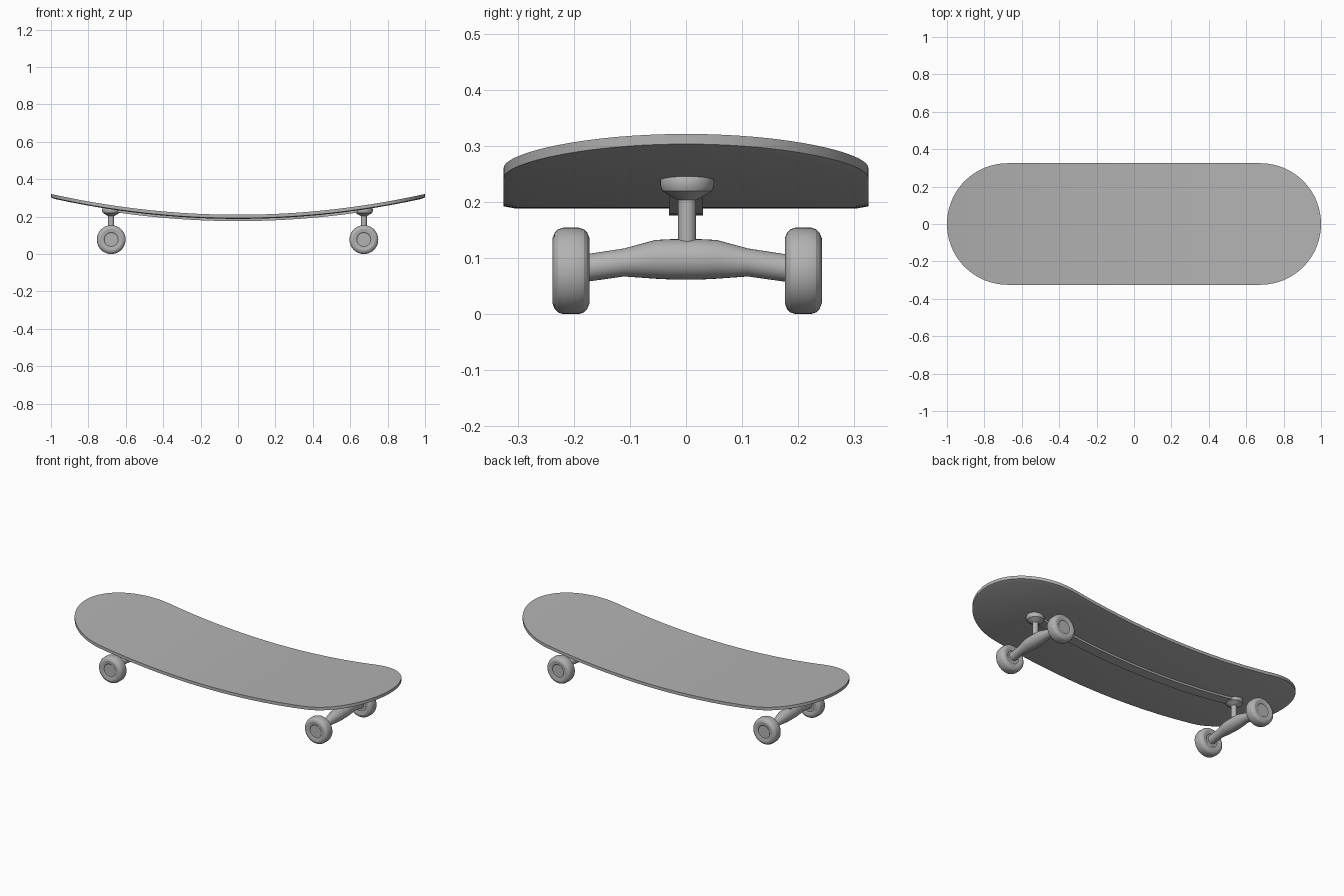
import bpy, bmesh, math
from mathutils import Vector

if "Cube" in bpy.data.objects:
    bpy.data.objects.remove(bpy.data.objects["Cube"])

grey = bpy.data.materials.new("dark_grey")
grey.diffuse_color = (0.45, 0.45, 0.45, 1)
grey.use_nodes = True
grey.node_tree.nodes["Principled BSDF"].inputs["Base Color"].default_value = grey.diffuse_color


def finish(name, bm, angle=35):
    bmesh.ops.remove_doubles(bm, verts=bm.verts, dist=1e-5)
    bmesh.ops.dissolve_degenerate(bm, edges=bm.edges, dist=1e-6)
    bmesh.ops.recalc_face_normals(bm, faces=bm.faces)
    me = bpy.data.meshes.new(name)
    bm.to_mesh(me)
    bm.free()
    me.materials.append(grey)
    ob = bpy.data.objects.new(name, me)
    bpy.context.collection.objects.link(ob)
    bpy.ops.object.select_all(action='DESELECT')
    ob.select_set(True)
    bpy.context.view_layer.objects.active = ob
    bpy.ops.object.shade_smooth_by_angle(angle=math.radians(angle))
    return ob


def loft(name, rings, angle=35):
    """Skin a list of closed rings and cap both ends."""
    bm = bmesh.new()
    vs = [[bm.verts.new(p) for p in ring] for ring in rings]
    n = len(vs[0])
    for a, b in zip(vs, vs[1:]):
        for i in range(n):
            j = (i + 1) % n
            bm.faces.new((a[i], a[j], b[j], b[i]))
    bm.faces.new(vs[0])
    bm.faces.new(vs[-1][::-1])
    return finish(name, bm, angle)


def circle(center, r, axis, n=32):
    c = Vector(center)
    ring = []
    for i in range(n):
        a = 2 * math.pi * i / n
        u, v = r * math.cos(a), r * math.sin(a)
        ring.append(c + (Vector((u, 0, v)) if axis == 'Y' else Vector((u, v, 0))))
    return ring


def camber(x):
    return 0.111 * x * x


# Deck: stadium outline bent along its length, underside edge slightly eased
def outline(inset):
    r, cx = 0.325 - inset, 0.675
    cap = [(cx + r * math.sin(a), r * math.cos(a))
           for a in (math.pi / 2 * i / 20 for i in range(21))]
    mid = [(-cx + 2 * cx * i / 30, r) for i in range(1, 30)]
    return [(-x, w) for x, w in reversed(cap)] + mid + cap


bm = bmesh.new()
layers = []
for inset, z in ((0, 0.21), (0, 0.192), (0.022, 0.188)):
    layers.append([[bm.verts.new((x, s * w, z + camber(x))) for s in (-1, 1)]
                   for x, w in outline(inset)])
for i in range(len(layers[0]) - 1):
    for layer in (layers[0], layers[-1]):
        bm.faces.new((layer[i][0], layer[i + 1][0], layer[i + 1][1], layer[i][1]))
    for a, b in zip(layers, layers[1:]):
        for s in (0, 1):
            bm.faces.new((a[i][s], a[i + 1][s], b[i + 1][s], b[i][s]))
finish("deck", bm, 25)

# Stringer: thin rib under the deck joining the trucks
rib = []
for i in range(31):
    x = -0.67 + 1.34 * i / 30
    z = camber(x)
    rib.append([(x, -0.03, z + 0.176), (x, 0.03, z + 0.176),
                (x, 0.03, z + 0.195), (x, -0.03, z + 0.195)])
loft("stringer", rib)

# Trucks: mount and post, hanger, two wheels each
wheel_half = [(0.0001, 0.028), (0.037, 0.028), (0.041, 0.031), (0.058, 0.033),
              (0.068, 0.029), (0.074, 0.023), (0.077, 0.014)]
wheel_profile = [(r, -y) for r, y in wheel_half] + wheel_half[::-1]
hanger_half = [(0.055, 0.0345, 0.0975), (0.11, 0.025, 0.092), (0.185, 0.0245, 0.081)]
hanger = ([(-y, r, z) for y, r, z in reversed(hanger_half)]
          + [(-0.025, 0.036, 0.0975), (0.025, 0.036, 0.0975)] + hanger_half)
post = [(0.016, 0.10), (0.016, 0.203), (0.022, 0.206), (0.044, 0.219),
        (0.048, 0.228), (0.048, 0.24), (0.044, 0.25)]

for end, x in (("left", -0.678), ("right", 0.673)):
    loft(end + "_truck_post", [circle((x, 0.002, z), r, 'Z') for r, z in post])
    loft(end + "_truck_hanger", [circle((x, y, z), r, 'Y') for y, r, z in hanger])
    for side, y0 in (("front", -0.205), ("back", 0.209)):
        loft(f"{end}_{side}_wheel",
             [circle((x, y0 + y, 0.077), r, 'Y', 40) for r, y in wheel_profile], 22)
